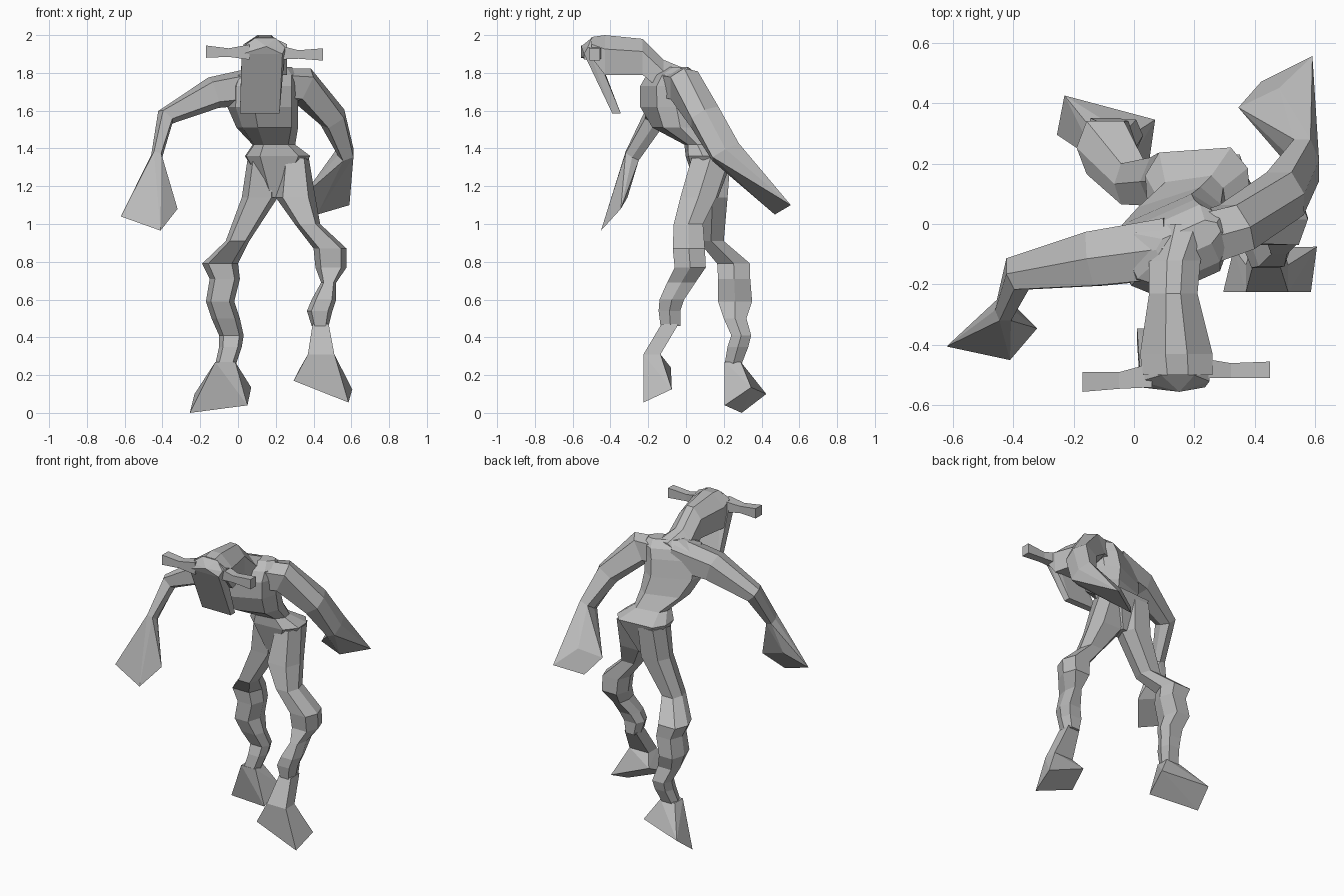
import bpy, bmesh
from math import radians
from mathutils import Vector, Matrix

if "Cube" in bpy.data.objects:
    bpy.data.objects.remove(bpy.data.objects["Cube"], do_unlink=True)

clay = bpy.data.materials.new("grey_clay")
clay.use_nodes = True
GREY = (0.5, 0.5, 0.5, 1)
clay.diffuse_color = GREY
clay.node_tree.nodes["Principled BSDF"].inputs["Base Color"].default_value = GREY

# Unit cross-sections
BOX = [(-1, -1), (1, -1), (1, 1), (-1, 1)]
HEX = [(-1, 0), (-.65, -1), (.65, -1), (1, 0), (.65, 1), (-.65, 1)]
TRUNK = [(-1, -.4), (-.6, -1), (.6, -1), (1, -.4), (1, .4), (.7, 1), (-.7, 1), (-1, .4)]
SKULL = [(-1, -1), (1, -1), (1, .3), (.3, 1), (-.3, 1), (-1, .3)]


def finish(name, bm):
    bmesh.ops.recalc_face_normals(bm, faces=bm.faces)
    mesh = bpy.data.meshes.new(name)
    bm.to_mesh(mesh)
    bm.free()
    mesh.materials.append(clay)
    obj = bpy.data.objects.new(name, mesh)
    bpy.context.collection.objects.link(obj)


def loft(name, rings):
    """Skin a list of equal-sized point rings and cap both ends."""
    bm = bmesh.new()
    rows = [[bm.verts.new(p) for p in ring] for ring in rings]
    n = len(rows[0])
    for low, high in zip(rows, rows[1:]):
        for i in range(n):
            j = (i + 1) % n
            bm.faces.new((low[i], low[j], high[j], high[i]))
    bm.faces.new(rows[0][::-1])
    bm.faces.new(rows[-1])
    finish(name, bm)


def hull(name, points):
    """Wrap points in a convex block."""
    bm = bmesh.new()
    verts = [bm.verts.new(p) for p in points]
    result = bmesh.ops.convex_hull(bm, input=verts)
    inner = [v for v in result["geom_interior"] if isinstance(v, bmesh.types.BMVert)]
    bmesh.ops.delete(bm, geom=inner, context='VERTS')
    bmesh.ops.dissolve_limit(bm, angle_limit=0.02, verts=bm.verts, edges=bm.edges)
    finish(name, bm)


def slab(section, axis, pos, a0, a1, b0, b1):
    """Section stretched to bounds in the plane across the given axis."""
    ring = []
    for u, v in section:
        p = [(a0 + a1 + u * (a1 - a0)) / 2, (b0 + b1 + v * (b1 - b0)) / 2]
        p.insert(axis, pos)
        ring.append(Vector(p))
    return ring


def stack(name, section, axis, bounds):
    loft(name, [slab(section, axis, *b) for b in bounds])


def turned(section, z, x, y, rx, ry, angle):
    """Horizontal section turned about its own centre."""
    spin = Matrix.Rotation(radians(angle), 3, 'Z')
    return [Vector((x, y, z)) + spin @ Vector((u * rx, v * ry, 0)) for u, v in section]


def tube(name, section, path):
    """Limb following (x, y, z, side radius, depth radius); returns its last ring."""
    pts = [Vector(p[:3]) for p in path]
    rings = []
    for i, p in enumerate(pts):
        along = (pts[min(i + 1, len(pts) - 1)] - pts[max(i - 1, 0)]).normalized()
        side = along.cross(Vector((0, 1, 0))).normalized()
        depth = along.cross(side)
        rings.append([p + side * u * path[i][3] + depth * v * path[i][4] for u, v in section])
    loft(name, rings)
    return rings[-1]


# Trunk from crotch to shoulders, twisting towards the top
loft("torso", [turned(TRUNK, *r) for r in [
    (1.14, .2, .12, .04, .05, 0),
    (1.36, .21, .125, .17, .12, 4),
    (1.42, .19, .075, .11, .075, 8),
    (1.51, .155, -.03, .155, .125, 18),
    (1.62, .13, -.075, .18, .135, 24),
    (1.73, .135, -.085, .18, .125, 24),
    (1.79, .15, -.075, .17, .1, 24),
    (1.83, .18, -.055, .11, .04, 24)]])

# Neck and skull, running forward
stack("neck_and_head", SKULL, 1, [
    (.0, .06, .28, 1.68, 1.82),
    (-.12, .05, .22, 1.7, 1.87),
    (-.23, .05, .21, 1.79, 1.98),
    (-.43, .02, .26, 1.79, 2.0),
    (-.5, .03, .26, 1.88, 1.99)])

# Long flat face hanging below a peaked brow
hull("face_plate", slab(BOX, 2, 1.585, .01, .22, -.39, -.345)
     + slab(BOX, 2, 1.9, .02, .235, -.54, -.48)
     + slab(BOX, 2, 1.935, .02, .25, -.52, -.49)
     + [(.15, -.555, 1.94), (.09, -.5, 1.985), (.2, -.5, 1.985)])

# Horns
stack("left_horn", BOX, 0, [
    (.2, -.51, -.44, 1.87, 1.95),
    (.32, -.51, -.46, 1.875, 1.92),
    (.45, -.51, -.455, 1.865, 1.93)])
stack("right_horn", BOX, 0, [
    (.06, -.54, -.46, 1.87, 1.95),
    (-.05, -.545, -.49, 1.885, 1.93),
    (-.17, -.555, -.49, 1.88, 1.945)])

# Arms with flared, wedge-shaped hands
wrist = tube("left_arm", HEX, [
    (.17, -.07, 1.73, .09, .09), (.34, -.01, 1.735, .1, .08),
    (.5, .1, 1.565, .075, .08), (.57, .21, 1.38, .045, .08)])
hull("left_hand", wrist + [(.59, .555, 1.1), (.42, .47, 1.05),
                           (.345, .385, 1.15), (.48, .45, 1.2)])
wrist = tube("right_arm", HEX, [
    (.12, -.08, 1.735, .1, .1), (-.13, -.115, 1.695, .085, .09),
    (-.385, -.165, 1.565, .05, .055), (-.43, -.285, 1.36, .03, .04)])
hull("right_hand", wrist + [(-.62, -.405, 1.04), (-.41, -.45, .965),
                            (-.32, -.345, 1.08), (-.5, -.31, 1.14)])

# Legs: height, x range, y range
stack("left_leg", HEX, 2, [
    (1.35, .23, .375, .03, .23),
    (1.14, .2, .41, -.03, .16),
    (1.0, .3, .435, -.065, .09),
    (.87, .4, .575, -.07, .1),
    (.77, .41, .575, -.06, .105),
    (.69, .44, .52, -.1, .05),
    (.6, .39, .52, -.14, -.01),
    (.54, .365, .5, -.145, -.03),
    (.46, .39, .48, -.135, -.03)])
stack("right_leg", HEX, 2, [
    (1.34, .05, .22, .05, .235),
    (1.14, .02, .21, .06, .22),
    (.91, -.065, .06, .065, .2),
    (.79, -.19, .0, .165, .34),
    (.71, -.15, .01, .17, .34),
    (.59, -.17, -.02, .17, .35),
    (.5, -.14, .01, .2, .32),
    (.41, -.1, .03, .24, .345),
    (.35, -.1, .02, .22, .33),
    (.26, -.12, -.01, .205, .295)])

# Flared feet with tilted soles
ankle = slab(BOX, 2, .31, .37, .51, -.225, -.135)
hull("left_ankle", ankle + slab(BOX, 2, .47, .395, .48, -.13, -.04))
hull("left_foot", ankle + [(.295, -.225, .17), (.585, -.225, .055),
                           (.605, -.075, .125), (.33, -.08, .24)])
hull("right_foot", slab(BOX, 2, .27, -.12, -.015, .205, .29)
     + [(.05, .205, .04), (-.255, .295, .0), (-.23, .425, .1), (.07, .345, .135)])
